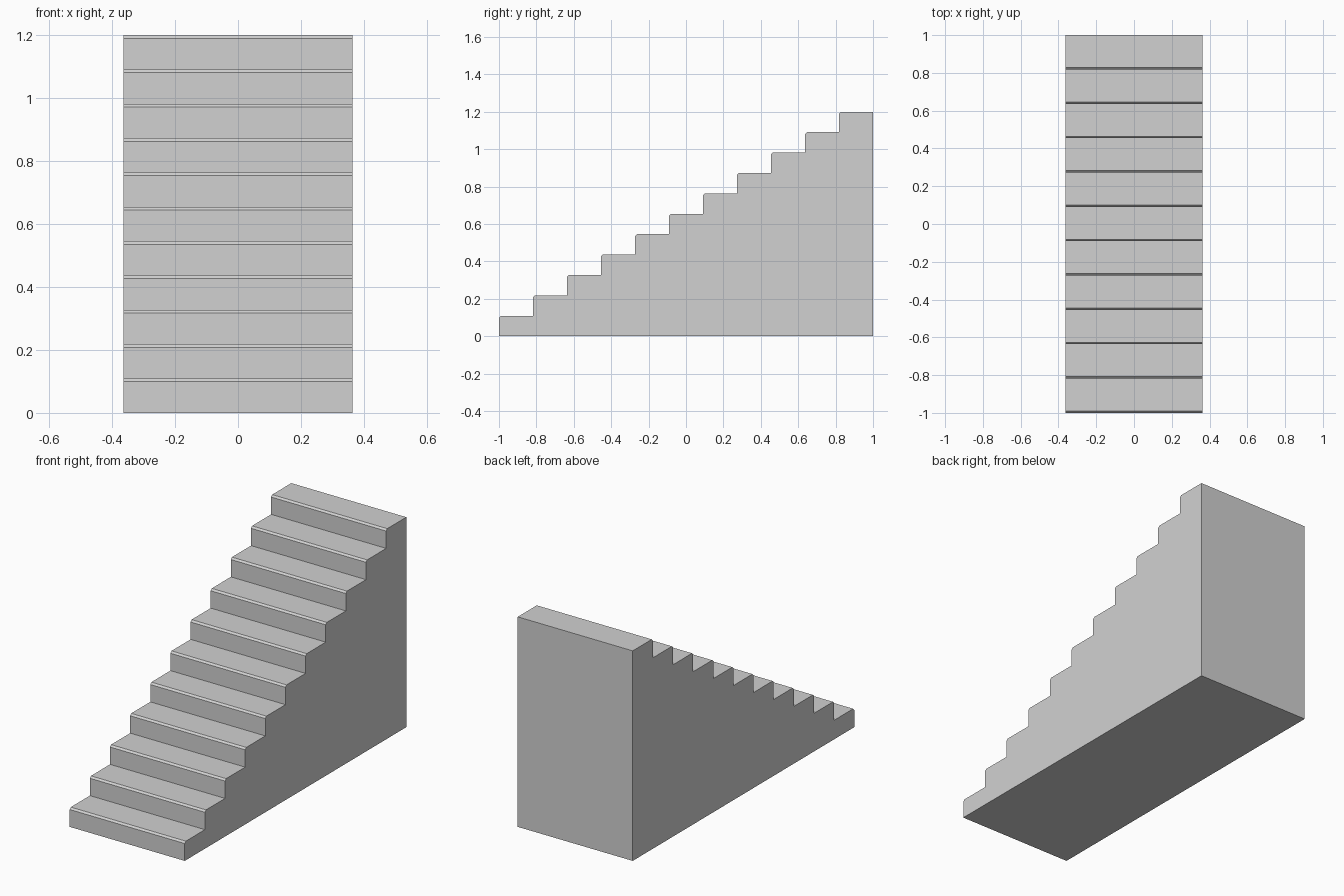
import bpy
import bmesh

cube = bpy.data.objects.get("Cube")
if cube:
    bpy.data.objects.remove(cube, do_unlink=True)

STEPS = 11
LENGTH, HEIGHT, WIDTH = 2.0, 1.2, 0.727
RUN, RISE = LENGTH / STEPS, HEIGHT / STEPS
CHAMFER = 0.01

# Plain grey surface
grey = bpy.data.materials.new("light_grey")
grey.use_nodes = True
colour = (0.64, 0.64, 0.64, 1)
grey.diffuse_color = colour
grey.node_tree.nodes["Principled BSDF"].inputs["Base Color"].default_value = colour

# Side profile (y, z): each step has a riser, a chamfered nosing and a tread
profile = [(-LENGTH / 2, 0)]
for i in range(STEPS):
    y, top = -LENGTH / 2 + i * RUN, (i + 1) * RISE
    profile += [(y, top - CHAMFER), (y + CHAMFER, top), (y + RUN, top)]
profile.append((LENGTH / 2, 0))

# Solid staircase: the profile extruded across its width
bm = bmesh.new()
side = bm.faces.new([bm.verts.new((-WIDTH / 2, y, z)) for y, z in profile])
extruded = bmesh.ops.extrude_face_region(bm, geom=[side], use_keep_orig=True)
moved = [g for g in extruded["geom"] if isinstance(g, bmesh.types.BMVert)]
bmesh.ops.translate(bm, verts=moved, vec=(WIDTH, 0, 0))
bmesh.ops.recalc_face_normals(bm, faces=bm.faces)

mesh = bpy.data.meshes.new("staircase")
bm.to_mesh(mesh)
bm.free()
mesh.materials.append(grey)
staircase = bpy.data.objects.new("staircase", mesh)
bpy.context.collection.objects.link(staircase)
